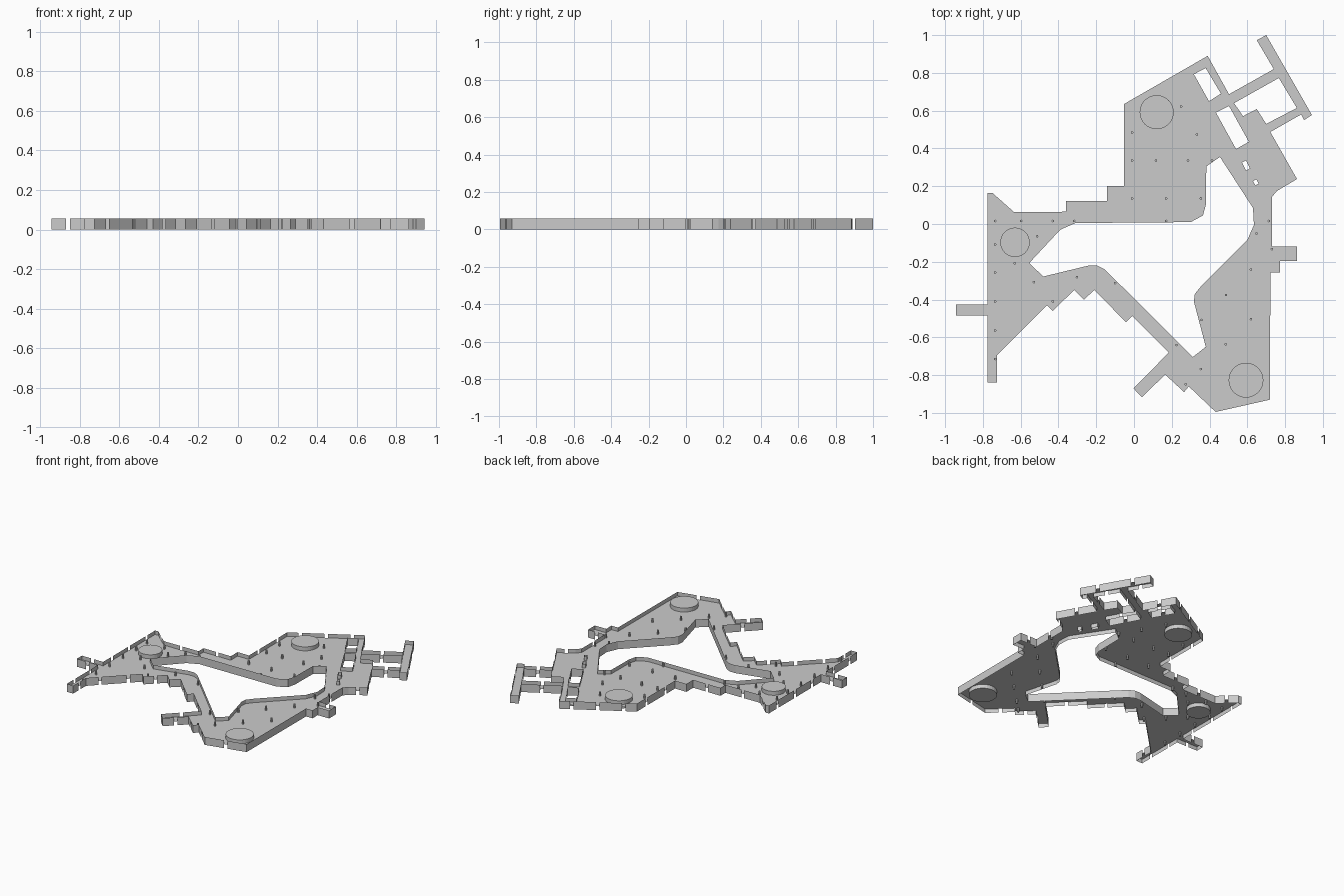
import bpy, bmesh, math
from mathutils import Vector

H = 0.057          # full wall height
MID = H / 2        # floor sheet sits halfway up the walls

# Outer boundary of the level plan
outer = [(.39, .89), (-.053, .635), (-.053, .20), (-.143, .20), (-.143, .122), (-.36, .122),
         (-.36, .065), (-.635, .063), (-.75, .165), (-.775, .165), (-.775, -.427), (-.943, -.427),
         (-.943, -.485), (-.775, -.485), (-.775, -.84), (-.725, -.84), (-.725, -.695),
         (-.46, -.43), (-.43, -.46), (-.317, -.35), (-.265, -.40), (-.21, -.35), (-.042, -.52),
         (-.01, -.487), (.185, -.68), (-.003, -.87), (.042, -.917), (.165, -.797), (.265, -.89),
         (.29, -.86), (.432, -.995), (.72, -.93), (.722, -.257), (.773, -.257), (.773, -.197),
         (.863, -.197), (.863, -.12), (.73, -.12), (.73, .143), (.757, .175), (.863, .238),
         (.722, .487), (.885, .58), (.90, .55), (.942, .577), (.70, 1.0), (.65, .973),
         (.74, .82), (.503, .687)]

# Large central opening
opening = [(.455, .355), (.383, .305), (.38, .10), (.365, .045), (.30, .01), (-.31, .005),
           (-.39, -.03), (-.555, -.207), (-.48, -.278), (-.24, -.22), (-.195, -.22),
           (-.155, -.24), (.312, -.704), (.38, -.65), (.317, -.41), (.322, -.37), (.355, -.33),
           (.60, -.085), (.635, -.005), (.63, .085)]

# Smaller rooms cut out at the upper right
rooms = [[(.317, .793), (.38, .825), (.46, .69), (.397, .65)],
         [(.434, .59), (.503, .625), (.608, .435), (.54, .397)],
         [(.53, .64), (.767, .773), (.862, .614), (.70, .53), (.65, .608), (.577, .571)]]
vents = [[(.572, .325), (.593, .337), (.614, .295), (.593, .283)],
         [(.630, .227), (.647, .237), (.660, .214), (.643, .204)]]


def finish(name, bm):
    mesh = bpy.data.meshes.new(name)
    bm.to_mesh(mesh)
    bm.free()
    ob = bpy.data.objects.new(name, mesh)
    bpy.context.collection.objects.link(ob)
    return ob


def walls(name, loops, gap=0.0):
    """Upright wall sheets along closed loops, with regular doorways if gap > 0."""
    bm = bmesh.new()
    for loop in loops:
        for a, b in zip(loop, loop[1:] + loop[:1]):
            a, b = Vector(a), Vector(b)
            length = (b - a).length
            doors = round(length / 0.2) if gap and 0.1 < length < 0.6 else 0
            cuts = [0.0]
            for i in range(doors):
                c = (i + 0.5) / doors
                cuts += [c - gap / 2 / length, c + gap / 2 / length]
            cuts.append(1.0)
            for s, e in zip(cuts[::2], cuts[1::2]):
                p, q = a.lerp(b, s), a.lerp(b, e)
                bm.faces.new([bm.verts.new((v.x, v.y, z)) for v, z in
                              ((p, 0), (q, 0), (q, H), (p, H))])
    return finish(name, bm)


# Floor sheet with all openings
bm = bmesh.new()
for loop in [outer, opening] + rooms + vents:
    vs = [bm.verts.new((x, y, MID)) for x, y in loop]
    for a, b in zip(vs, vs[1:] + vs[:1]):
        bm.edges.new((a, b))
bmesh.ops.triangle_fill(bm, use_beauty=True, use_dissolve=False, edges=bm.edges[:],
                        normal=(0, 0, 1))
for f in bm.faces:
    f.normal_update()
    if f.normal.z < 0:
        f.normal_flip()
finish("floor", bm)

# Walls
walls("outer_wall", [outer], 0.022)
walls("opening_wall", [opening])
walls("room_walls", rooms, 0.022)
walls("vent_walls", vents)


def cylinders(name, spots, sides):
    """Capped upright cylinders through the floor at (x, y, radius)."""
    bm = bmesh.new()
    for x, y, r in spots:
        new = bmesh.ops.create_cone(bm, cap_ends=True, segments=sides, radius1=r, radius2=r, depth=H)
        bmesh.ops.translate(bm, verts=new["verts"], vec=(x, y, MID))
    return finish(name, bm)


# Round platforms
cylinders("round_platforms", [(.12, .592, .09), (-.63, -.097, .078), (.593, -.827, .092)], 32)

# Small pegs
pegs = [(-.01, .485), (.25, .622), (.333, .474), (-.01, .337), (.116, .337), (.286, .337),
        (.413, .337), (-.01, .136), (.17, .136), (.354, .136), (.17, .016), (-.317, .016),
        (-.43, .016), (-.598, .016), (-.735, .016), (-.735, -.108), (-.513, -.065),
        (-.735, -.257), (-.632, -.208), (-.735, -.41), (-.53, -.308), (-.302, -.281),
        (-.43, -.41), (-.735, -.563), (-.735, -.715), (-.1, -.313), (.226, -.641),
        (.354, -.768), (.274, -.848), (.486, -.637), (.358, -.508), (.619, -.504),
        (.487, -.376), (.619, -.241), (.73, -.133), (.648, -.05), (.714, .016)]
cylinders("pegs", [(x, y, .007) for x, y in pegs], 8)
